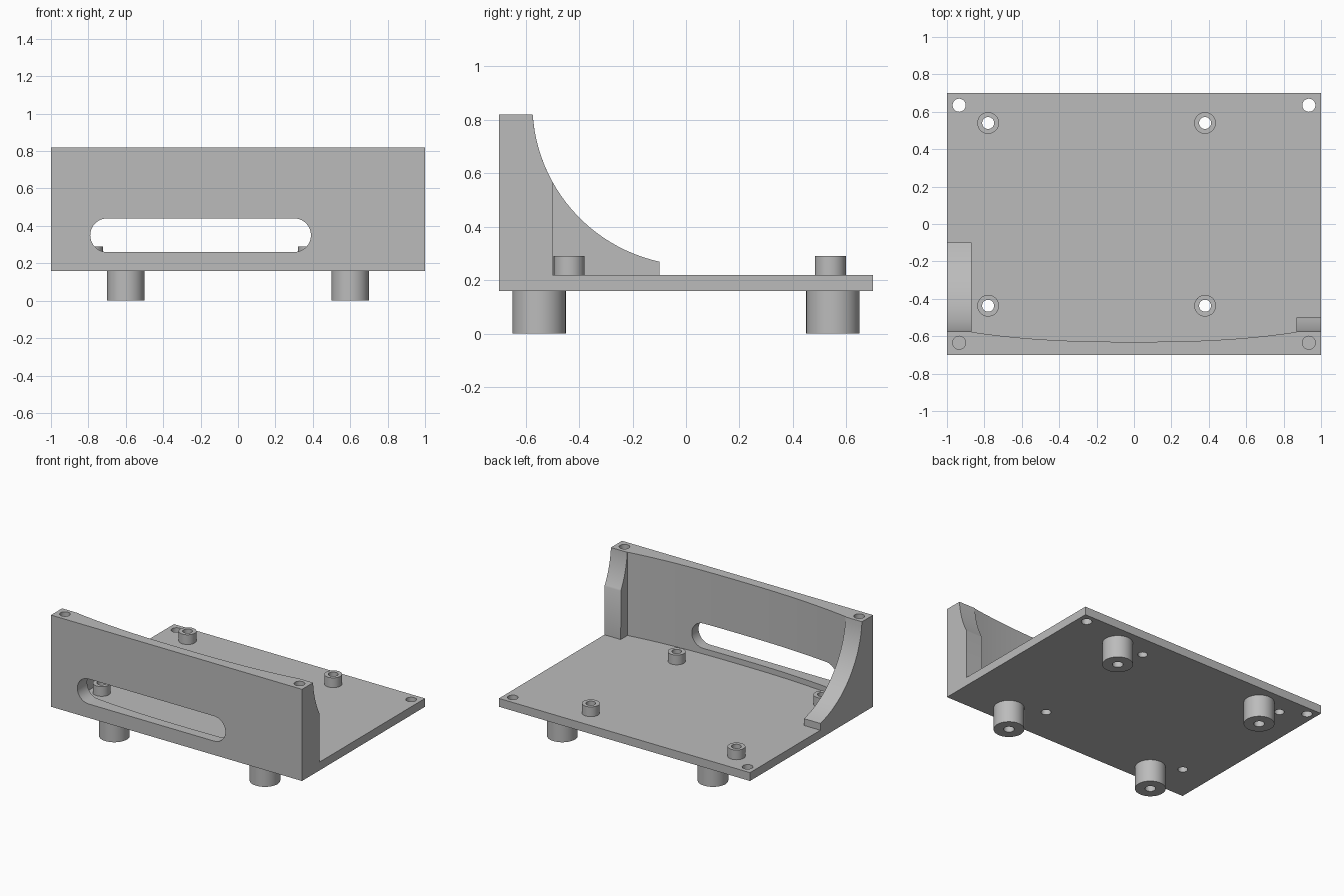
import bpy
import bmesh
from math import sin, cos, pi, radians

if "Cube" in bpy.data.objects:
    bpy.data.objects.remove(bpy.data.objects["Cube"])

grey = bpy.data.materials.new("plain grey")
grey.use_nodes = True
grey.diffuse_color = (0.5, 0.5, 0.5, 1)
grey.node_tree.nodes["Principled BSDF"].inputs["Base Color"].default_value = (0.5, 0.5, 0.5, 1)

PLACE = {"x": lambda a, b, t: (t, a, b),
         "y": lambda a, b, t: (a, t, b),
         "z": lambda a, b, t: (a, b, t)}


def prism(name, outline, axis, lo, hi):
    """Extrude a 2D outline along an axis."""
    bm = bmesh.new()
    low, high = ([bm.verts.new(PLACE[axis](a, b, t)) for a, b in outline] for t in (lo, hi))
    bm.faces.new(low)
    bm.faces.new(high)
    n = len(outline)
    for i in range(n):
        j = (i + 1) % n
        bm.faces.new((low[i], low[j], high[j], high[i]))
    bmesh.ops.recalc_face_normals(bm, faces=bm.faces)
    mesh = bpy.data.meshes.new(name)
    bm.to_mesh(mesh)
    bm.free()
    mesh.materials.append(grey)
    obj = bpy.data.objects.new(name, mesh)
    bpy.context.collection.objects.link(obj)
    return obj


def arc(cx, cy, r, start, end, n):
    angles = [radians(start + (end - start) * i / n) for i in range(n + 1)]
    return [(cx + r * cos(a), cy + r * sin(a)) for a in angles]


def circle(x, y, r, n=40):
    return arc(x, y, r, 0, 360, n)[:-1]


def select(obj):
    bpy.ops.object.select_all(action='DESELECT')
    obj.select_set(True)
    bpy.context.view_layer.objects.active = obj


def combine(obj, other, operation):
    """Apply a boolean and discard the second shape."""
    select(obj)
    mod = obj.modifiers.new(operation, 'BOOLEAN')
    mod.operation = operation
    mod.solver = 'EXACT'
    mod.object = other
    bpy.ops.object.modifier_apply(modifier=mod.name)
    bpy.data.objects.remove(other)


def drill(obj, x, y, r, lo, hi):
    combine(obj, prism("hole_cutter", circle(x, y, r), "z", lo, hi), 'DIFFERENCE')


def finish(obj):
    select(obj)
    bpy.ops.object.shade_smooth_by_angle(angle=radians(30))


BASE, FLOOR, TOP = 0.16, 0.22, 0.82
FRONT, INNER = -0.7, 0.87

# Base plate
body = prism("bracket_body", [(-1, FRONT), (1, FRONT), (1, 0.7), (-1, 0.7)], "z", BASE, FLOOR)

# Front wall with a shallow hollow on its inner face
steps = [i / 16 for i in range(16, -17, -1)]
hollow = [(INNER * t, -0.63 + 0.053 * abs(t) ** 2.5) for t in steps]
wall_outline = [(-1, FRONT), (1, FRONT), (1, -0.577)] + hollow + [(-1, -0.577)]
combine(body, prism("front_wall", wall_outline, "z", BASE, TOP), 'UNION')

# Curved end gussets: long on the right, cut short on the left
for name, lo, hi, reach, last in (("right_gusset", -1, -INNER, -0.1, 257.6),
                                  ("left_gusset", INNER, 1, -0.5, 208.8)):
    curve = arc(0.03, 0.86, 0.605, 183.8, last, 24)
    curve[0] = (curve[0][0], TOP)
    side = [(FRONT, BASE), (FRONT, TOP)] + curve + [(reach, BASE)]
    combine(body, prism(name, side, "x", lo, hi), 'UNION')

# Rounded slot through the wall
slot = arc(0.30, 0.35, 0.09, -90, 90, 20) + arc(-0.70, 0.35, 0.09, 90, 270, 20)
combine(body, prism("slot_cutter", slot, "y", -0.8, -0.55), 'DIFFERENCE')

# Corner holes: blind in the wall, through at the back
for x in (-0.935, 0.935):
    drill(body, x, -0.635, 0.035, 0.5, 1)
    drill(body, x, 0.635, 0.035, 0, 0.4)

# Standoffs with holes running through the plate
for x, side in ((-0.78, "right"), (0.38, "left")):
    for y, end in ((-0.437, "front"), (0.54, "back")):
        drill(body, x, y, 0.032, 0, 0.25)
        standoff = prism(f"{end}_{side}_standoff", circle(x, y, 0.058), "z", FLOOR, 0.29)
        drill(standoff, x, y, 0.032, 0.1, 0.4)
        finish(standoff)

# Feet with blind holes from below
for x, side in ((-0.6, "right"), (0.6, "left")):
    for y, end in ((-0.55, "front"), (0.55, "back")):
        foot = prism(f"{end}_{side}_foot", circle(x, y, 0.1), "z", 0, BASE)
        drill(foot, x, y, 0.035, -0.1, 0.15)
        finish(foot)

finish(body)
